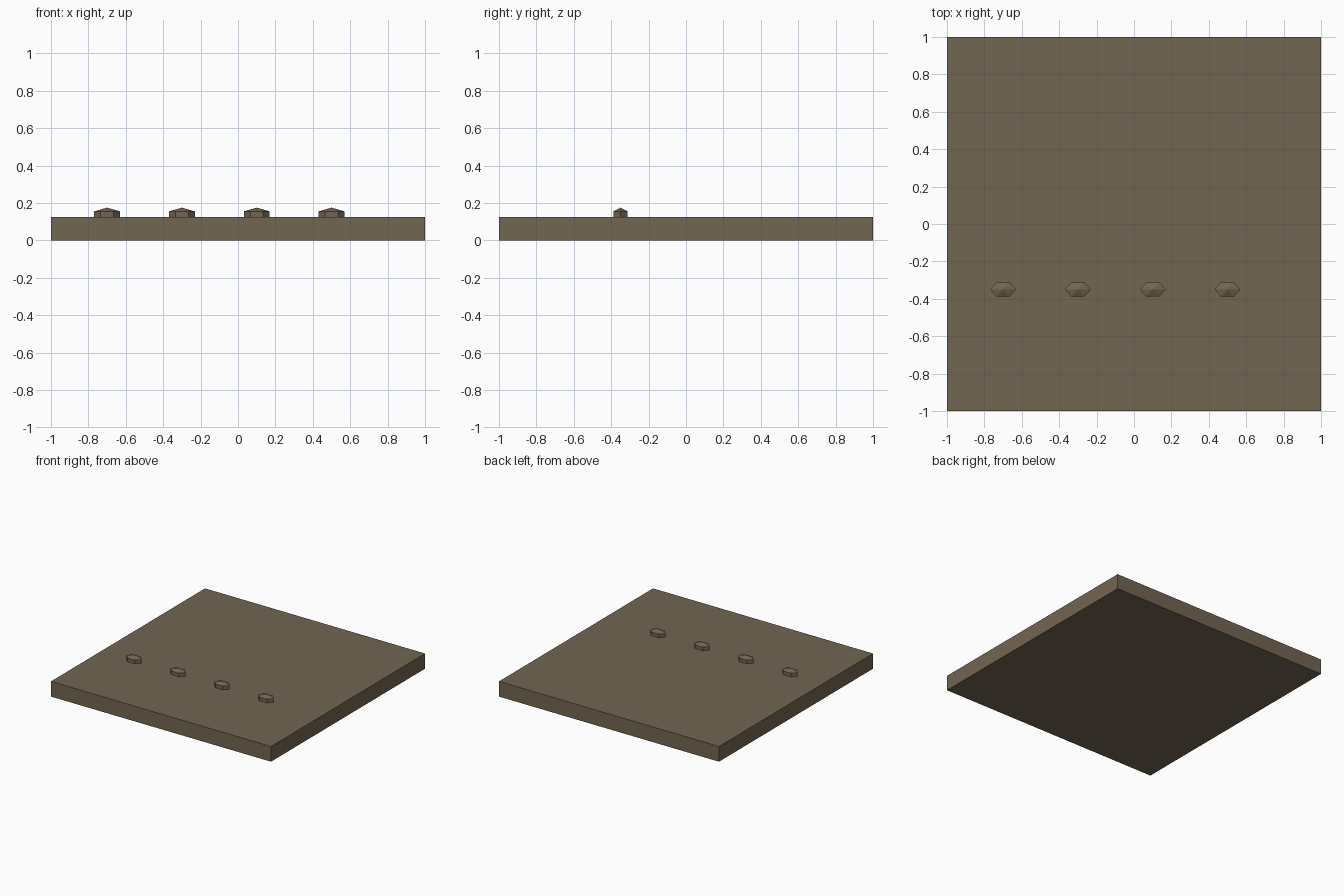
import bpy, bmesh, math

if "Cube" in bpy.data.objects:
    bpy.data.objects.remove(bpy.data.objects["Cube"])

earth = bpy.data.materials.new("earth_brown")
earth.diffuse_color = (0.171, 0.133, 0.084, 1)
earth.use_nodes = True
earth.node_tree.nodes["Principled BSDF"].inputs["Base Color"].default_value = earth.diffuse_color

SLAB_TOP = 0.125


def make_object(name, bm, location):
    bmesh.ops.recalc_face_normals(bm, faces=bm.faces[:])
    mesh = bpy.data.meshes.new(name)
    bm.to_mesh(mesh)
    bm.free()
    mesh.materials.append(earth)
    obj = bpy.data.objects.new(name, mesh)
    obj.location = location
    bpy.context.collection.objects.link(obj)
    return obj


# Square ground slab
bm = bmesh.new()
bmesh.ops.create_cube(bm, size=1)
bmesh.ops.scale(bm, vec=(2, 2, SLAB_TOP), verts=bm.verts[:])
make_object("ground_slab", bm, (0, 0, SLAB_TOP / 2))


# Stretched hexagonal stone with a low pointed top
def stone(name, x, y, rx=0.069, ry=0.0385, wall=0.03, peak=0.05):
    bm = bmesh.new()
    angles = [math.radians(60 * i) for i in range(6)]
    ring = [(rx * math.cos(a), ry * math.sin(a) / math.sin(math.pi / 3)) for a in angles]
    low = [bm.verts.new((px, py, 0)) for px, py in ring]
    high = [bm.verts.new((px, py, wall)) for px, py in ring]
    apex = bm.verts.new((0, 0, peak))
    bm.faces.new(low[::-1])
    for i in range(6):
        j = (i + 1) % 6
        bm.faces.new((low[i], low[j], high[j], high[i]))
        bm.faces.new((high[i], high[j], apex))
    make_object(name, bm, (x, y, SLAB_TOP))


# Row of four evenly spaced stones
for i in range(4):
    stone(f"stone_{i + 1}", -0.7 + 0.4 * i, -0.35)
